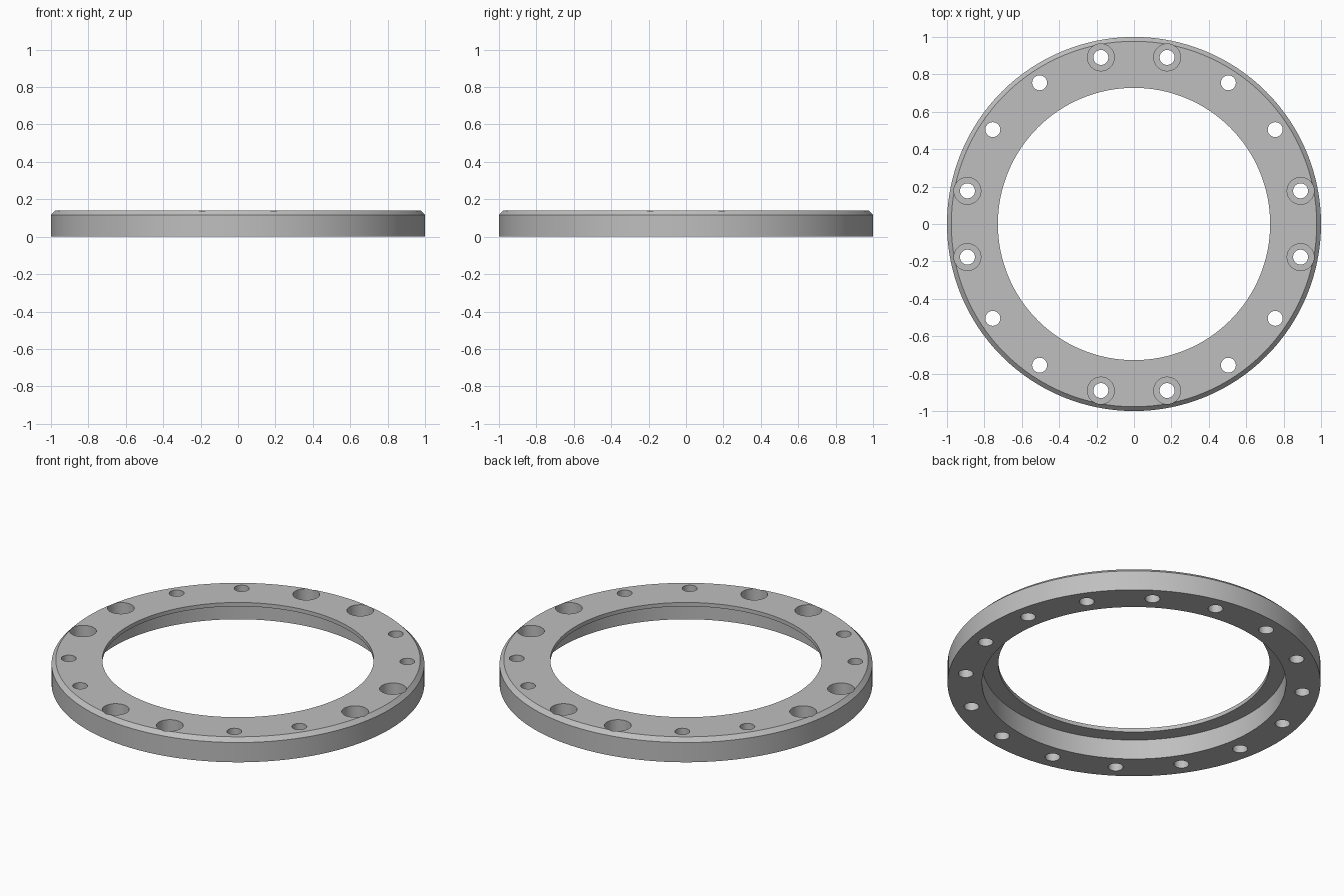
import bpy, bmesh
from math import pi, cos, sin, radians

cube = bpy.data.objects.get("Cube")
if cube:
    bpy.data.objects.remove(cube, do_unlink=True)

HEIGHT = 0.14
SEGMENTS = 128
BOLT_RADIUS = 0.908

steel = bpy.data.materials.new("grey_metal")
steel.use_nodes = True
colour = (0.52, 0.52, 0.52, 1)
steel.diffuse_color = colour
steel.node_tree.nodes["Principled BSDF"].inputs["Base Color"].default_value = colour


def make_object(name, bm):
    bmesh.ops.recalc_face_normals(bm, faces=bm.faces)
    mesh = bpy.data.meshes.new(name)
    bm.to_mesh(mesh)
    bm.free()
    mesh.materials.append(steel)
    obj = bpy.data.objects.new(name, mesh)
    bpy.context.collection.objects.link(obj)
    return obj


# Flange ring: chamfered outer rim, thin inner lip, recess underneath
profile = [(0.815, 0), (1, 0), (1, 0.117), (0.977, HEIGHT),
           (0.728, HEIGHT), (0.728, 0.117), (0.815, 0.117)]
bm = bmesh.new()
rings = [[bm.verts.new((r * cos(2 * pi * i / SEGMENTS), r * sin(2 * pi * i / SEGMENTS), z))
          for r, z in profile] for i in range(SEGMENTS)]
for i, ring in enumerate(rings):
    following = rings[(i + 1) % SEGMENTS]
    for j in range(len(profile)):
        k = (j + 1) % len(profile)
        bm.faces.new((ring[j], following[j], following[k], ring[k]))
flange = make_object("flange_ring", bm)


# Cutters: cylinders on the bolt circle
def hole_cutter(name, radius, bottom, angles):
    bm = bmesh.new()
    top = HEIGHT + 0.1
    for a in angles:
        made = bmesh.ops.create_cone(bm, cap_ends=True, segments=32,
                                     radius1=radius, radius2=radius, depth=top - bottom)
        offset = (BOLT_RADIUS * cos(a), BOLT_RADIUS * sin(a), (top + bottom) / 2)
        bmesh.ops.translate(bm, verts=made["verts"], vec=offset)
    cutter = make_object(name, bm)
    cutter.hide_render = True
    return cutter


bolt_angles = [radians(11.25 + 22.5 * i) for i in range(16)]
# Counterbores sit on the pairs either side of each axis
bore_angles = [a for i, a in enumerate(bolt_angles) if i % 4 in (0, 3)]
cutters = [hole_cutter("bolt_hole_cutter", 0.04, -0.1, bolt_angles),
           hole_cutter("counterbore_cutter", 0.072, 0.05, bore_angles)]

bpy.ops.object.select_all(action="DESELECT")
flange.select_set(True)
bpy.context.view_layer.objects.active = flange
for cutter in cutters:
    cut = flange.modifiers.new(cutter.name, "BOOLEAN")
    cut.operation = "DIFFERENCE"
    cut.solver = "EXACT"
    cut.object = cutter
    bpy.ops.object.modifier_apply(modifier=cut.name)
    bpy.data.objects.remove(cutter, do_unlink=True)

bpy.ops.object.shade_smooth_by_angle(angle=radians(30))
